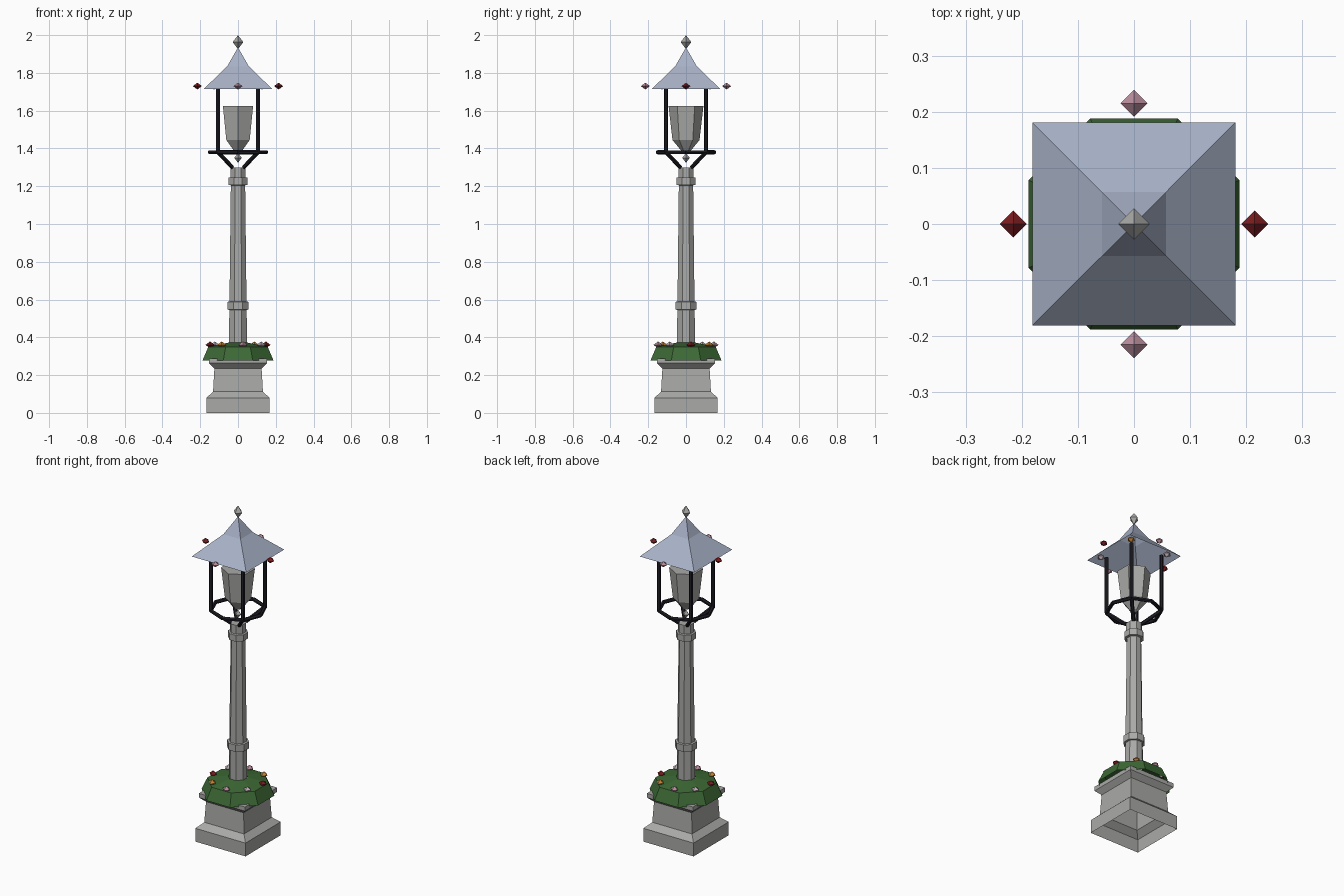
import bpy
import bmesh
from math import cos, sin, pi, radians
from mathutils import Vector

cube = bpy.data.objects.get("Cube")
if cube:
    bpy.data.objects.remove(cube, do_unlink=True)


def material(name, r, g, b):
    m = bpy.data.materials.new(name)
    m.use_nodes = True
    m.diffuse_color = (r, g, b, 1)
    bsdf = m.node_tree.nodes["Principled BSDF"]
    bsdf.inputs["Base Color"].default_value = (r, g, b, 1)
    bsdf.inputs["Roughness"].default_value = 0.8
    return m


STONE = material("grey stone", 0.40, 0.40, 0.39)
IRON = material("black iron", 0.012, 0.012, 0.018)
ROOF = material("blue grey roof", 0.39, 0.44, 0.57)
LEAF = material("hedge green", 0.045, 0.14, 0.035)
RED = material("dark red", 0.2, 0.012, 0.014)
ORANGE = material("orange", 0.55, 0.22, 0.035)
PINK = material("pink", 0.5, 0.27, 0.34)
PALE = material("pale mauve", 0.52, 0.42, 0.46)
PETALS = [RED, ORANGE, PINK, PALE]


def finish(name, bm, mat):
    mesh = bpy.data.meshes.new(name)
    bm.to_mesh(mesh)
    bm.free()
    mesh.materials.append(mat)
    obj = bpy.data.objects.new(name, mesh)
    bpy.context.scene.collection.objects.link(obj)
    return obj


def turned(name, profile, sides, mat, flat_front=True, cap=True, centre=(0, 0, 0)):
    """Faceted lathe; profile is (half width, height) from bottom to top."""
    bm = bmesh.new()
    turn = pi / sides if flat_front else 0
    grow = 1 / cos(pi / sides) if flat_front else 1
    rings = []
    for w, z in profile:
        if w == 0:
            ring = [bm.verts.new(Vector((0, 0, z)) + Vector(centre))] * sides
        else:
            ring = []
            for i in range(sides):
                a = turn + 2 * pi * i / sides
                p = Vector((w * grow * cos(a), w * grow * sin(a), z))
                ring.append(bm.verts.new(p + Vector(centre)))
        rings.append(ring)
    for low, high in zip(rings, rings[1:]):
        for i in range(sides):
            j = (i + 1) % sides
            corners = dict.fromkeys((low[i], low[j], high[j], high[i]))
            bm.faces.new(list(corners))
    if cap and profile[-1][0] > 0:
        bm.faces.new(rings[-1])
    return finish(name, bm, mat)


def gem(name, centre, w, h, mat):
    return turned(name, [(0, -h), (w, 0), (0, h)], 4, mat, False, centre=centre)


def bar(name, start, end, radius, mat):
    bm = bmesh.new()
    a, b = Vector(start), Vector(end)
    bmesh.ops.create_cone(bm, cap_ends=True, segments=6, radius1=radius,
                          radius2=radius, depth=(b - a).length)
    bm.transform(Vector((0, 0, 1)).rotation_difference(b - a).to_matrix().to_4x4())
    bmesh.ops.translate(bm, verts=bm.verts, vec=(a + b) / 2)
    return finish(name, bm, mat)


# Square pedestal, hollow underneath
turned("pedestal", [(0.167, 0), (0.167, 0.08), (0.132, 0.112), (0.125, 0.235),
                    (0.153, 0.263), (0.153, 0.288)], 4, STONE)

# Octagonal hedge around the column foot
turned("hedge", [(0.188, 0.278), (0.157, 0.35), (0.05, 0.372)], 8, LEAF, cap=False)

# Octagonal column with two collars
turned("column", [(0.048, 0.288), (0.046, 0.545), (0.056, 0.547), (0.056, 0.588),
                  (0.045, 0.59), (0.038, 1.205), (0.051, 1.207), (0.051, 1.245),
                  (0.041, 1.247), (0.041, 1.3)], 8, STONE)

# Iron lantern frame: braces, posts and an eight-sided ring
C = 0.106
for n, (sx, sy) in enumerate([(1, 1), (-1, 1), (-1, -1), (1, -1)], 1):
    knee = (sx * C, sy * C, 1.38)
    bar(f"lantern_brace_{n}", (sx * 0.03, sy * 0.03, 1.3), knee, 0.011, IRON)
    bar(f"lantern_post_{n}", knee, (sx * C, sy * C, 1.725), 0.011, IRON)
for n in range(8):
    ends = [(0.15 * cos(a), 0.15 * sin(a), 1.38)
            for a in (n * pi / 4, (n + 1) * pi / 4)]
    bar(f"lantern_ring_{n + 1}", *ends, 0.011, IRON)

# Six-sided lamp with a pointed underside
turned("lamp", [(0.0, 1.375), (0.02, 1.385), (0.062, 1.445), (0.08, 1.625)], 6, STONE)
gem("lamp_drop", (0, 0, 1.35), 0.02, 0.026, STONE)

# Flared roof and finial
turned("roof", [(0.181, 1.715), (0.057, 1.835), (0, 1.935)], 4, ROOF)
gem("finial", (0, 0, 1.963), 0.028, 0.037, STONE)

# Flowers in the hedge and below the eaves
for n in range(8):
    a = radians(10 + 45 * n)
    gem(f"hedge_flower_{n + 1}", (0.15 * cos(a), 0.15 * sin(a), 0.36),
        0.024, 0.018, PETALS[n % 4])
    a = n * pi / 4
    r = 0.18 if n % 2 else 0.215
    gem(f"eave_flower_{n + 1}", (r * cos(a), r * sin(a), 1.73),
        0.024, 0.018, PETALS[n % 4])
